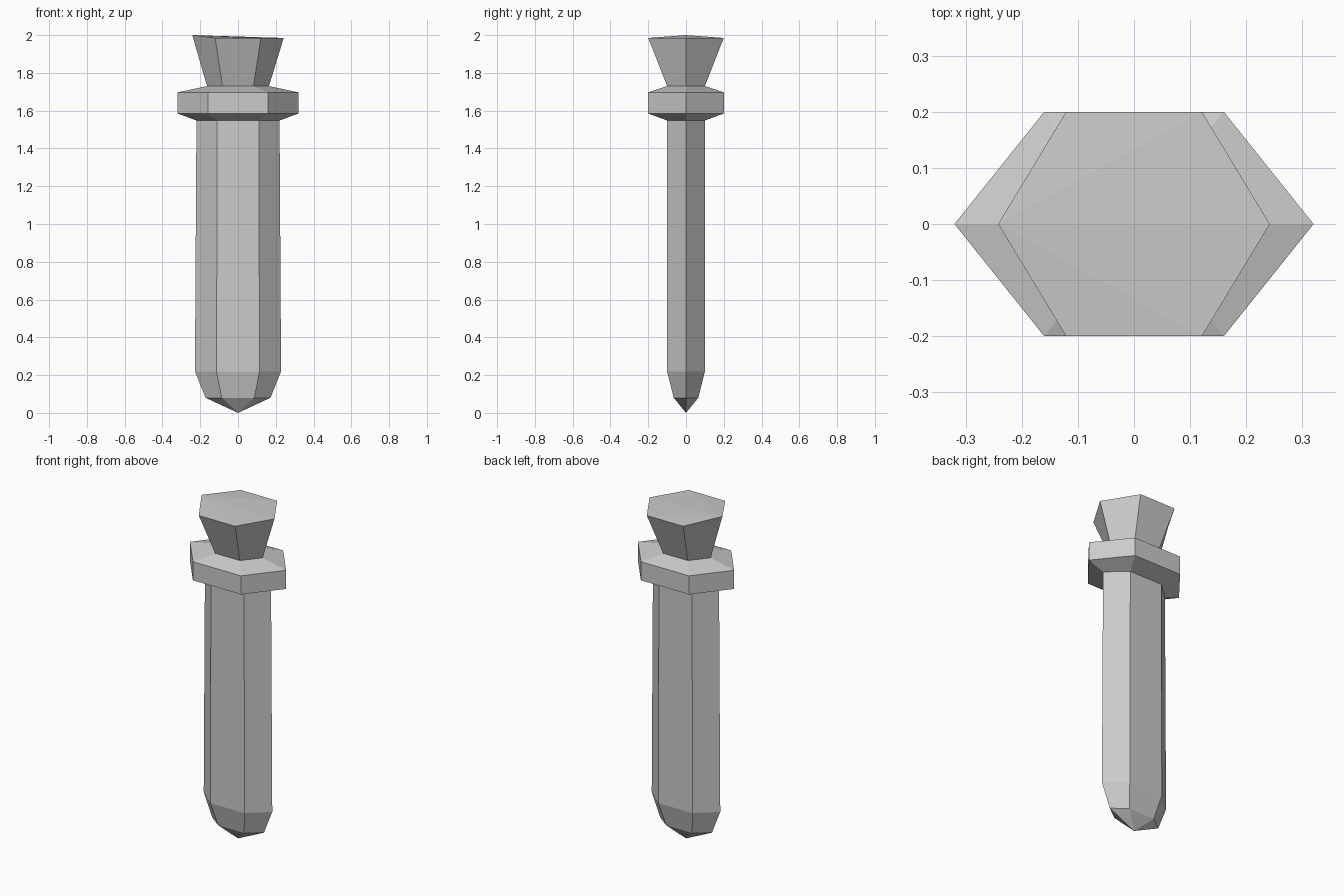
import bpy, bmesh

if "Cube" in bpy.data.objects:
    bpy.data.objects.remove(bpy.data.objects["Cube"])


def hexagon(bm, z, a, b):
    """Flattened six-sided ring; the last-but-two vertex (index 3) is the left corner."""
    pts = [(a, 0), (a / 2, b), (-a / 2, b), (-a, 0), (-a / 2, -b), (a / 2, -b)]
    return [bm.verts.new((x, y, z)) for x, y in pts]


def loft(name, rings, tip=None, cap_lift=None):
    """Skin hexagonal rings (z, half width, half depth), listed bottom to top."""
    bm = bmesh.new()
    loops = [hexagon(bm, *r) for r in rings]
    for low, high in zip(loops, loops[1:]):
        for i in range(6):
            j = (i + 1) % 6
            bm.faces.new((low[i], low[j], high[j], high[i]))
    if tip is not None:
        point = bm.verts.new((0, 0, tip))
        for i in range(6):
            bm.faces.new((loops[0][(i + 1) % 6], loops[0][i], point))
    if cap_lift is not None:
        # slightly raised left corner, fanned across the cap
        top = loops[-1][3:] + loops[-1][:3]
        top[0].co.z += cap_lift
        for i in range(1, 5):
            bm.faces.new((top[0], top[i], top[i + 1]))
    mesh = bpy.data.meshes.new(name)
    bm.to_mesh(mesh)
    bm.free()
    obj = bpy.data.objects.new(name, mesh)
    bpy.context.collection.objects.link(obj)
    return obj


# Long shaft with a faceted point
loft("shaft", [(0.08, 0.172, 0.065), (0.22, 0.228, 0.1), (1.548, 0.22, 0.1)], tip=0.0)
# Chamfered collar
loft("collar", [(1.548, 0.22, 0.1), (1.585, 0.32, 0.2),
                (1.697, 0.32, 0.2), (1.73, 0.164, 0.1)])
# Flared head
loft("head", [(1.73, 0.164, 0.1), (1.985, 0.242, 0.2)], cap_lift=0.015)
